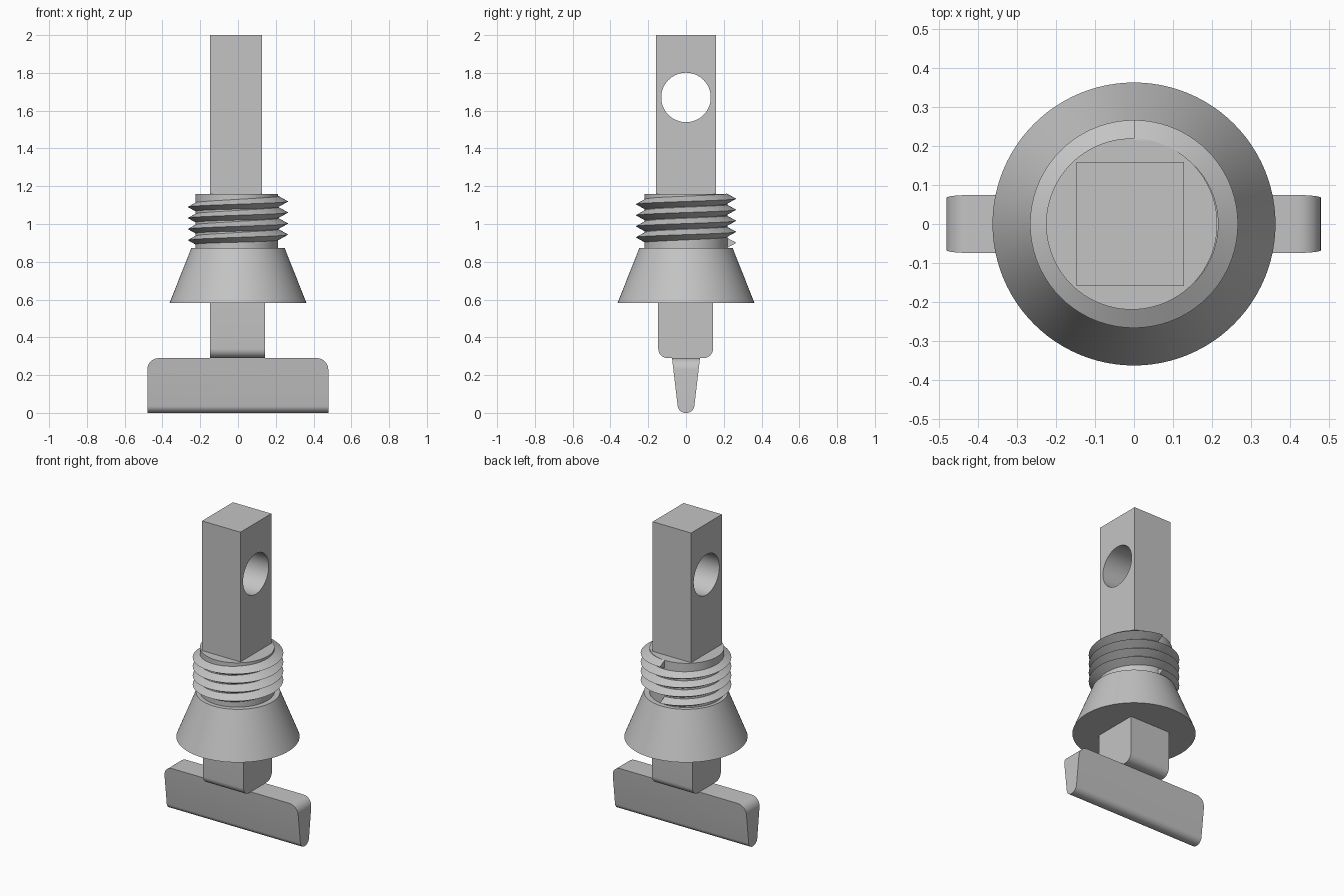
import bpy, bmesh, math
from math import sin, cos, pi, tau
from mathutils import Vector

cube = bpy.data.objects.get("Cube")
if cube:
    bpy.data.objects.remove(cube, do_unlink=True)

# One plain grey for everything
grey = bpy.data.materials.new("plain_grey")
grey.use_nodes = True
tone = (0.55, 0.55, 0.55, 1)
grey.diffuse_color = tone
grey.node_tree.nodes["Principled BSDF"].inputs["Base Color"].default_value = tone


def finish(name, bm):
    """Turn a bmesh into a named, shaded object."""
    bmesh.ops.recalc_face_normals(bm, faces=bm.faces)
    mesh = bpy.data.meshes.new(name)
    bm.to_mesh(mesh)
    bm.free()
    mesh.materials.append(grey)
    obj = bpy.data.objects.new(name, mesh)
    bpy.context.collection.objects.link(obj)
    bpy.ops.object.select_all(action='DESELECT')
    obj.select_set(True)
    bpy.context.view_layer.objects.active = obj
    bpy.ops.object.shade_smooth_by_angle(angle=math.radians(30))
    return obj


def prism(points, x0, x1):
    """Extrude a y-z outline along x."""
    bm = bmesh.new()
    face = bm.faces.new([bm.verts.new((x0, y, z)) for y, z in points])
    out = bmesh.ops.extrude_face_region(bm, geom=[face])
    moved = [v for v in out["geom"] if isinstance(v, bmesh.types.BMVert)]
    bmesh.ops.translate(bm, verts=moved, vec=(x1 - x0, 0, 0))
    return bm


def round_edges(bm, rule, radius):
    """Round the edges whose direction and midpoint satisfy the rule."""
    chosen = []
    for e in bm.edges:
        a, b = (v.co for v in e.verts)
        if rule((b - a).normalized(), (a + b) / 2):
            chosen.append(e)
    bmesh.ops.bevel(bm, geom=chosen, offset=radius, offset_type='OFFSET',
                    segments=8, profile=0.5, affect='EDGES')


def frustum(name, r0, r1, z0, z1, x=0.0):
    bm = bmesh.new()
    bmesh.ops.create_cone(bm, cap_ends=True, segments=96, radius1=r0,
                          radius2=r1, depth=z1 - z0)
    bmesh.ops.translate(bm, verts=bm.verts, vec=(x, 0, (z0 + z1) / 2))
    return finish(name, bm)


def box_outline(y0, y1, z0, z1):
    return [(y0, z0), (y1, z0), (y1, z1), (y0, z1)]


# Tapered crossbar with rounded lower edges and rounded upper corners
bar = prism([(-0.04, 0), (0.04, 0), (0.074, 0.29), (-0.074, 0.29)], -0.48, 0.478)
round_edges(bar, lambda d, m: abs(d.x) > 0.9 and m.z < 0.1, 0.036)
round_edges(bar, lambda d, m: abs(d.y) > 0.9 and m.z > 0.2 and abs(m.x) > 0.4, 0.06)
finish("crossbar", bar)

# Lower square shank, rounded underneath
shank = prism(box_outline(-0.147, 0.143, 0.29, 0.6), -0.147, 0.143)
round_edges(shank, lambda d, m: abs(d.x) > 0.9 and m.z < 0.4, 0.05)
finish("lower_shank", shank)

# Conical skirt and threaded core
frustum("conical_skirt", 0.362, 0.247, 0.583, 0.873)
frustum("threaded_core", 0.219, 0.219, 0.865, 1.16, -0.006)

# Helical thread: a triangular section swept upward from the back
TURNS, STEPS, PITCH, START = 4, 72, 0.0585, 0.9
bm = bmesh.new()
previous = None
first = None
for i in range(TURNS * STEPS + 1):
    angle = pi / 2 + tau * i / STEPS
    z = START + PITCH * i / STEPS
    ring = [bm.verts.new((r * cos(angle), r * sin(angle), z + dz))
            for r, dz in ((0.215, -0.028), (0.266, 0), (0.215, 0.028))]
    if previous:
        for k in range(3):
            j = (k + 1) % 3
            bm.faces.new((previous[k], previous[j], ring[j], ring[k]))
    else:
        first = ring
    previous = ring
bm.faces.new(first)
bm.faces.new(previous)
finish("helical_thread", bm)

# Upper square post with a cross hole
post = finish("upper_post", prism(box_outline(-0.158, 0.158, 1.15, 2.0), -0.147, 0.128))
turn = bmesh.new()
bmesh.ops.create_cone(turn, cap_ends=True, segments=64, radius1=0.131,
                      radius2=0.131, depth=1)
for v in turn.verts:
    v.co = Vector((v.co.z, v.co.y, 1.67 - v.co.x))
cutter = finish("hole_cutter", turn)
cutter.hide_render = True
cut = post.modifiers.new("cross_hole", 'BOOLEAN')
cut.operation = 'DIFFERENCE'
cut.solver = 'EXACT'
cut.object = cutter
bpy.ops.object.select_all(action='DESELECT')
post.select_set(True)
bpy.context.view_layer.objects.active = post
bpy.ops.object.modifier_apply(modifier=cut.name)
bpy.data.objects.remove(cutter, do_unlink=True)
bpy.ops.object.shade_smooth_by_angle(angle=math.radians(30))
